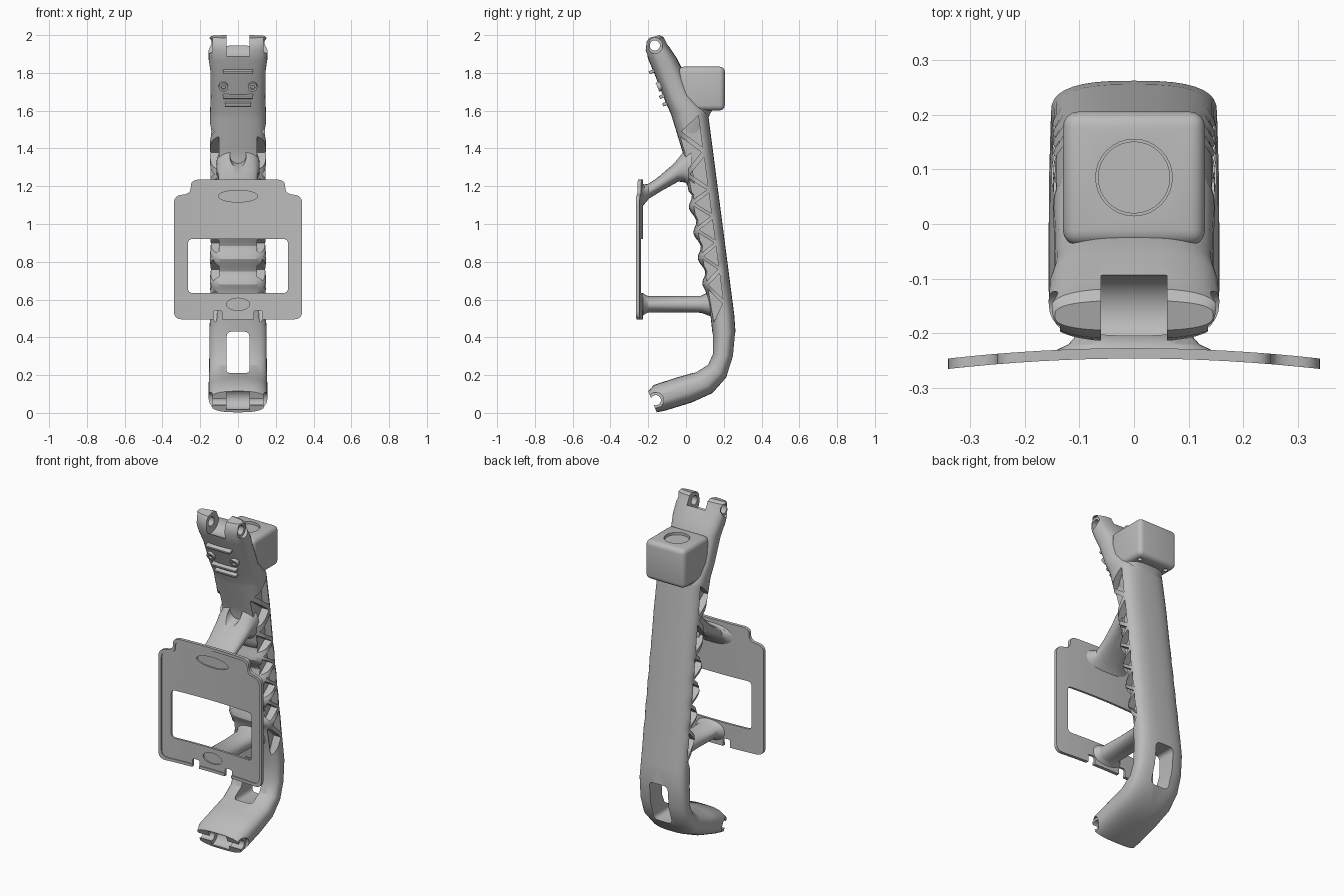
import bpy, bmesh, math
from mathutils import Matrix, Vector

if "Cube" in bpy.data.objects:
    bpy.data.objects.remove(bpy.data.objects["Cube"])

grey = bpy.data.materials.new("plain_grey")
grey.use_nodes = True
grey.diffuse_color = (0.5, 0.5, 0.5, 1)
grey.node_tree.nodes["Principled BSDF"].inputs["Base Color"].default_value = (0.5, 0.5, 0.5, 1)


def make(name, bm):
    bmesh.ops.recalc_face_normals(bm, faces=bm.faces)
    me = bpy.data.meshes.new(name)
    bm.to_mesh(me)
    bm.free()
    me.materials.append(grey)
    ob = bpy.data.objects.new(name, me)
    bpy.context.collection.objects.link(ob)
    return ob


def activate(ob):
    bpy.ops.object.select_all(action="DESELECT")
    ob.select_set(True)
    bpy.context.view_layer.objects.active = ob


def loft(name, sections, n=36, power=2.8):
    """Skin superellipse rings; each section is front y,z, back y,z, half width."""
    bm = bmesh.new()
    rings = []
    for y0, z0, y1, z1, w in sections:
        ring = []
        for i in range(n):
            c, s = math.cos(math.tau * i / n), math.sin(math.tau * i / n)
            u = math.copysign(abs(c) ** (2 / power), c)
            v = 0.5 + 0.5 * math.copysign(abs(s) ** (2 / power), s)
            ring.append(bm.verts.new((w * u, y0 + (y1 - y0) * v, z0 + (z1 - z0) * v)))
        rings.append(ring)
    for a, b in zip(rings, rings[1:]):
        for i in range(n):
            j = (i + 1) % n
            bm.faces.new((a[i], a[j], b[j], b[i]))
    bm.faces.new(rings[0])
    bm.faces.new(rings[-1])
    return make(name, bm)


def box(name, centre, size, bevel=0.0, tilt=0.0):
    bm = bmesh.new()
    bmesh.ops.create_cube(bm, size=1, matrix=Matrix.Diagonal((*size, 1)))
    if bevel:
        bmesh.ops.bevel(bm, geom=bm.edges[:], offset=bevel, segments=4, profile=0.5, affect="EDGES")
    bmesh.ops.transform(bm, matrix=Matrix.Translation(centre) @ Matrix.Rotation(tilt, 4, "X"), verts=bm.verts)
    return make(name, bm)


def rod(name, centre, axis, radius, length, squash=1.0):
    bm = bmesh.new()
    bmesh.ops.create_cone(bm, cap_ends=True, segments=32, radius1=radius, radius2=radius, depth=length)
    turn = Vector(axis).to_track_quat("Z", "Y").to_matrix().to_4x4()
    flat = Matrix.Diagonal((1, 1, squash, 1))
    bmesh.ops.transform(bm, matrix=Matrix.Translation(centre) @ flat @ turn, verts=bm.verts)
    return make(name, bm)


def cut(target, *cutters):
    for c in cutters:
        c.hide_render = True
        mod = target.modifiers.new("cut", "BOOLEAN")
        mod.operation, mod.solver, mod.object = "DIFFERENCE", "EXACT", c
        activate(target)
        bpy.ops.object.modifier_apply(modifier=mod.name)
        bpy.data.objects.remove(c)


def spine_front(z):
    pts = [(1.6, -0.085), (1.37, -0.015), (1.25, 0.0), (0.45, 0.14)]
    for (za, ya), (zb, yb) in zip(pts, pts[1:]):
        if z >= zb:
            break
    return ya + (yb - ya) * (za - z) / (za - zb)


def spine_back(z):
    return 0.115 + (1.58 - z) * 0.13


# Frame: forked upper arm, finger-grip spine and curved lower foot in one skin
sections = [
    (-0.195, 1.985, -0.14, 2.0, 0.145), (-0.21, 1.965, -0.118, 1.99, 0.155),
    (-0.215, 1.92, -0.1, 1.955, 0.157), (-0.195, 1.86, -0.05, 1.88, 0.155),
    (-0.165, 1.79, -0.025, 1.83, 0.146), (-0.11, 1.65, 0.03, 1.69, 0.145),
]
z = 1.58
while z > 0.5:
    grip = 0.014 * math.cos(math.tau * (z - 0.95) / 0.135) if 0.64 < z < 1.16 else 0
    sections.append((spine_front(z) - grip, z, spine_back(z), z + 0.02, 0.148 + 0.3 * grip))
    z -= 0.0225
sections += [
    (0.14, 0.42, 0.262, 0.43, 0.152), (0.14, 0.31, 0.25, 0.3, 0.152),
    (0.115, 0.255, 0.215, 0.19, 0.153), (0.05, 0.215, 0.14, 0.105, 0.155),
    (-0.05, 0.187, 0.03, 0.055, 0.156), (-0.17, 0.148, -0.11, 0.012, 0.156),
    (-0.2, 0.115, -0.155, 0.003, 0.15),
]
frame = loft("frame", sections)

# Triangular truss pockets on both flanks
nodes = [1.6, 1.49, 1.38, 1.26, 1.18, 1.11, 1.04, 0.97, 0.9, 0.83, 0.76, 0.68, 0.58, 0.45]
bm = bmesh.new()
for i in range(len(nodes) - 2):
    tri = [Vector((0, spine_front(h) + 0.006 if (i + k) % 2 else spine_back(h) - 0.04, h))
           for k, h in enumerate(nodes[i:i + 3])]
    mid = sum(tri, Vector()) / 3
    tri = [mid + (p - mid) * 0.76 for p in tri]
    for side in (-1, 1):
        inner = [bm.verts.new(p + Vector((side * 0.1, 0, 0))) for p in tri]
        outer = [bm.verts.new(p + Vector((side * 0.2, 0, 0))) for p in tri]
        bm.faces.new(inner)
        bm.faces.new(outer)
        for k in range(3):
            j = (k + 1) % 3
            bm.faces.new((inner[k], inner[j], outer[j], outer[k]))
cut(frame, make("pocket_cutter", bm))

# Foot window, end slots and pin holes
cut(frame, box("window_cutter", (0, 0.19, 0.31), (0.12, 0.3, 0.24), 0.025))
for y, h, r in ((-0.165, 1.95, 0.072), (-0.16, 0.072, 0.055)):
    cut(frame, rod("slot_cutter", (0, y, h), (1, 0, 0), r, 0.12),
        rod("pin_cutter", (0, y, h - 0.005), (1, 0, 0), 0.027, 0.5))
    for side in (-1, 1):
        cut(frame, rod("counterbore", (side * 0.17, y, h - 0.005), (1, 0, 0), 0.042, 0.07))

# Rails and screws on the upper arm
lean = math.atan(0.42)
normal = Vector((0, -math.cos(lean), -math.sin(lean)))
for i, (h, w) in enumerate(((1.81, 0.16), (1.68, 0.16), (1.64, 0.14))):
    p = Vector((0, -0.192 + 0.42 * (1.86 - h), h)) + normal * 0.006
    box(f"arm_rail_{i + 1}", p, (w, 0.04, 0.018), 0.004, lean)
for side, label in ((-1, "right"), (1, "left")):
    p = Vector((side * 0.077, -0.19 + 0.42 * 0.13, 1.73)) + normal * 0.002
    screw = rod(f"{label}_arm_screw", p, normal, 0.025, 0.03)
    cut(screw, rod("socket", p + normal * 0.015, normal, 0.012, 0.02))

# Rear housing with round lid recess and underside holes
housing = box("housing", (0, 0.083, 1.717), (0.26, 0.245, 0.232), 0.028)
cut(housing, rod("lid_cutter", (0, 0.085, 1.835), (0, 0, 1), 0.07, 0.04))
for side in (-1, 1):
    cut(housing, rod("hole_cutter", (side * 0.09, 0.155, 1.6), (0, 0, 1), 0.013, 0.06))
rod("housing_lid", (0, 0.085, 1.81), (0, 0, 1), 0.066, 0.02)
loft("housing_neck", [(-0.04, 1.46, 0.118, 1.5, 0.1), (-0.04, 1.53, 0.118, 1.56, 0.115),
                      (-0.04, 1.58, 0.13, 1.59, 0.12), (-0.03, 1.63, 0.165, 1.63, 0.125)])

# Struts
upper = loft("upper_strut", [
    (-0.232, 1.09, -0.232, 1.215, 0.145), (-0.22, 1.105, -0.22, 1.21, 0.12),
    (-0.195, 1.135, -0.2, 1.212, 0.1), (-0.13, 1.175, -0.145, 1.25, 0.1),
    (-0.04, 1.225, -0.07, 1.315, 0.108), (-0.005, 1.22, -0.03, 1.365, 0.114),
    (0.05, 1.16, 0.02, 1.43, 0.116)], power=2.4)
cut(upper, rod("strut_hole", (0, -0.06, 1.35), (0, 1, 0.3), 0.043, 0.12))
loft("lower_strut", [
    (-0.232, 0.51, -0.232, 0.635, 0.1), (-0.222, 0.52, -0.222, 0.63, 0.085),
    (-0.2, 0.532, -0.2, 0.618, 0.07), (-0.05, 0.532, -0.05, 0.618, 0.065),
    (0.08, 0.53, 0.08, 0.62, 0.07), (0.12, 0.515, 0.12, 0.64, 0.09),
    (0.16, 0.5, 0.16, 0.66, 0.1)], power=2.2)


def rounded(points, radius):
    pts, out = [Vector(p) for p in points], []
    for i, p in enumerate(pts):
        a, b = pts[i - 1] - p, pts[(i + 1) % len(pts)] - p
        a = p + a.normalized() * min(radius, 0.45 * a.length)
        b = p + b.normalized() * min(radius, 0.45 * b.length)
        for k in range(7):
            t = k / 6
            out.append(a * (1 - t) ** 2 + p * 2 * t * (1 - t) + b * t * t)
    return out


def bowed_plate(name, outer, hole, near, far):
    """Flat outline with a hole, sliced upright and bent back across its width."""
    cu = bpy.data.curves.new("outline", "CURVE")
    cu.dimensions, cu.fill_mode, cu.extrude = "2D", "BOTH", 0.5
    for pts in (outer, hole):
        sp = cu.splines.new("POLY")
        sp.points.add(len(pts) - 1)
        sp.use_cyclic_u = True
        for q, p in zip(sp.points, pts):
            q.co = (p.x, p.y, 0, 1)
    ob = bpy.data.objects.new("outline", cu)
    bpy.context.collection.objects.link(ob)
    me = bpy.data.meshes.new_from_object(ob.evaluated_get(bpy.context.evaluated_depsgraph_get()))
    bpy.data.objects.remove(ob)
    bm = bmesh.new()
    bm.from_mesh(me)
    bmesh.ops.remove_doubles(bm, verts=bm.verts, dist=1e-5)
    for i in range(-7, 8):
        bmesh.ops.bisect_plane(bm, geom=bm.verts[:] + bm.edges[:] + bm.faces[:],
                               plane_co=(i * 0.043, 0, 0), plane_no=(1, 0, 0))
    for v in bm.verts:
        x, h, d = v.co
        v.co = (x, (near if d > 0 else far) - 0.165 * x * x, h)
    return make(name, bm)


# Bowed front plate with window and raised rim
half = [(0.34, 0.495), (0.34, 1.15), (0.25, 1.16), (0.25, 1.235)]
outline = rounded(half + [(-x, h) for x, h in reversed(half)], 0.045)
inset = [Vector((p.x * 0.95, 0.865 + (p.y - 0.865) * 0.955)) for p in outline]
window = rounded([(0.265, 0.635), (0.265, 0.92), (-0.265, 0.92), (-0.265, 0.635)], 0.025)
plate = bowed_plate("front_plate", outline, window, -0.24, -0.227)
rim = bowed_plate("plate_rim", outline, inset, -0.246, -0.232)
for side in (-1, 1):
    for part in (plate, rim):
        cut(part, box("notch_cutter", (side * 0.107, -0.24, 0.5), (0.045, 0.1, 0.085), 0.01))
cut(plate, rod("upper_oval", (0, -0.25, 1.147), (0, 1, 0), 0.104, 0.1, 0.3),
    rod("lower_oval", (0, -0.25, 0.575), (0, 1, 0), 0.062, 0.1, 0.52))

for ob in bpy.context.scene.objects:
    if ob.type == "MESH" and grey.name in ob.data.materials:
        activate(ob)
        bpy.ops.object.shade_smooth_by_angle(angle=math.radians(32))
